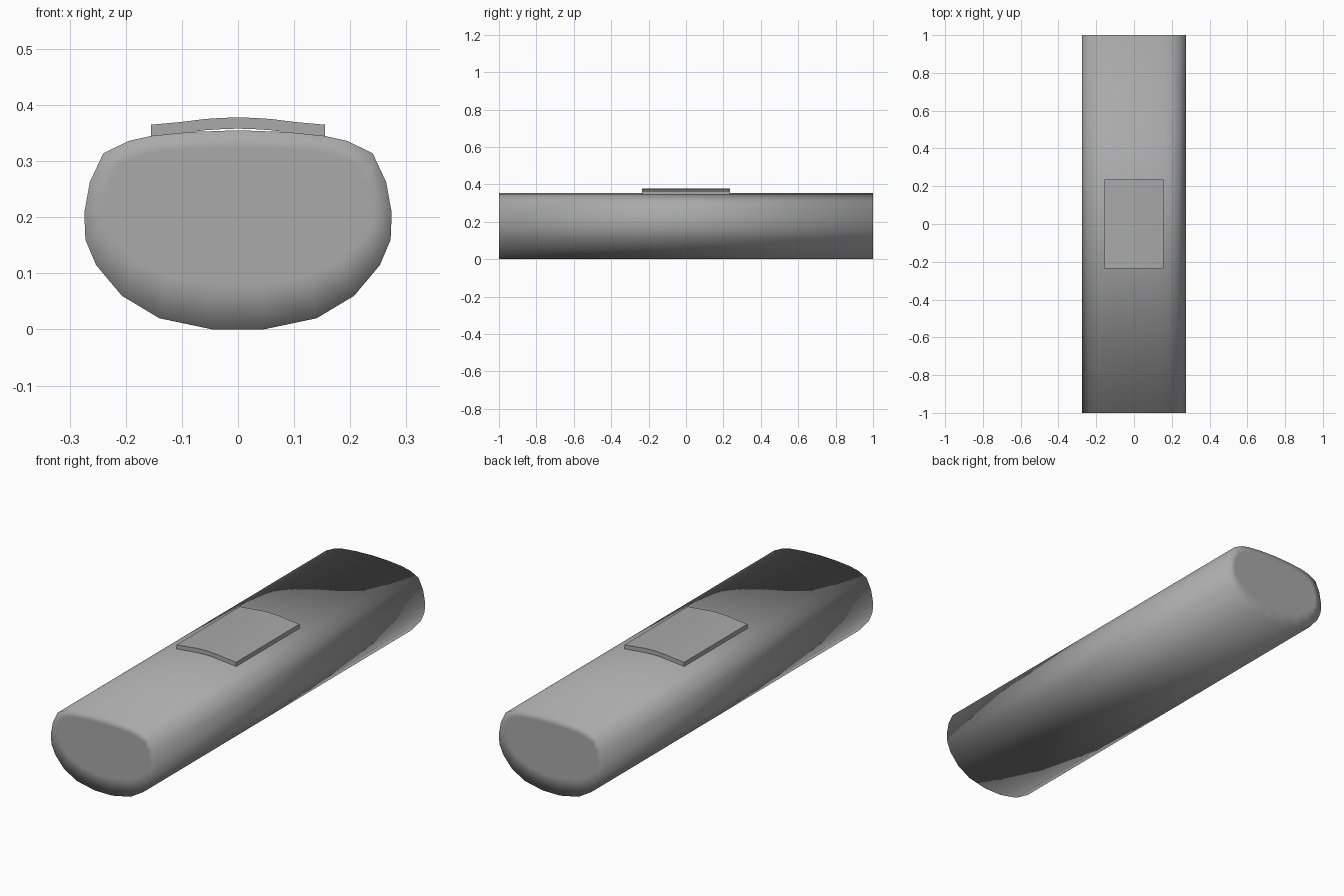
import bpy
import bmesh
import math

cube = bpy.data.objects.get("Cube")
if cube:
    bpy.data.objects.remove(cube, do_unlink=True)

grey = bpy.data.materials.new("mid_grey")
grey.use_nodes = True
colour = (0.4, 0.4, 0.4, 1)
grey.diffuse_color = colour
grey.node_tree.nodes["Principled BSDF"].inputs["Base Color"].default_value = colour


def mirrored(half):
    """Close a right-hand profile, bottom to top, with its mirror image."""
    return half + [(-x, z) for x, z in reversed(half) if x > 0]


def loft(name, sections):
    """Skin matching (y, outline) sections and cap both ends."""
    bm = bmesh.new()
    rings = [[bm.verts.new((x, y, z)) for x, z in outline] for y, outline in sections]
    for a, b in zip(rings, rings[1:]):
        for i in range(len(a)):
            j = (i + 1) % len(a)
            bm.faces.new((a[i], a[j], b[j], b[i]))
    bm.faces.new(rings[0])
    bm.faces.new(rings[-1])
    bmesh.ops.recalc_face_normals(bm, faces=bm.faces)
    for face in bm.faces:
        face.smooth = True
    mesh = bpy.data.meshes.new(name)
    bm.to_mesh(mesh)
    bm.free()
    mesh.materials.append(grey)
    obj = bpy.data.objects.new(name, mesh)
    bpy.context.collection.objects.link(obj)
    return obj


# Long rounded body, with an inset ring on each flat end for the soft rim
body_outline = mirrored([
    (0.045, 0), (0.14, 0.02), (0.207, 0.06), (0.253, 0.115), (0.272, 0.16),
    (0.274, 0.208), (0.264, 0.263), (0.24, 0.314), (0.195, 0.336),
    (0.155, 0.345), (0.085, 0.352), (0, 0.355)])
end_outline = [(x * 0.87, 0.08 + z * 0.69) for x, z in body_outline]
loft("body", [(-1, end_outline), (-1, body_outline),
              (1, body_outline), (1, end_outline)])

# Thin curved plate on top
arch = [(0, 0.358), (0.03, 0.357), (0.06, 0.355), (0.1, 0.35), (0.155, 0.345)]
under = [(-x, z) for x, z in reversed(arch[1:])] + arch
plate_outline = under + [(x, z + 0.02) for x, z in reversed(under)]
plate = loft("top_plate", [(-0.235, plate_outline), (0.235, plate_outline)])

bpy.ops.object.select_all(action="DESELECT")
plate.select_set(True)
bpy.context.view_layer.objects.active = plate
bpy.ops.object.shade_smooth_by_angle(angle=math.radians(30))
